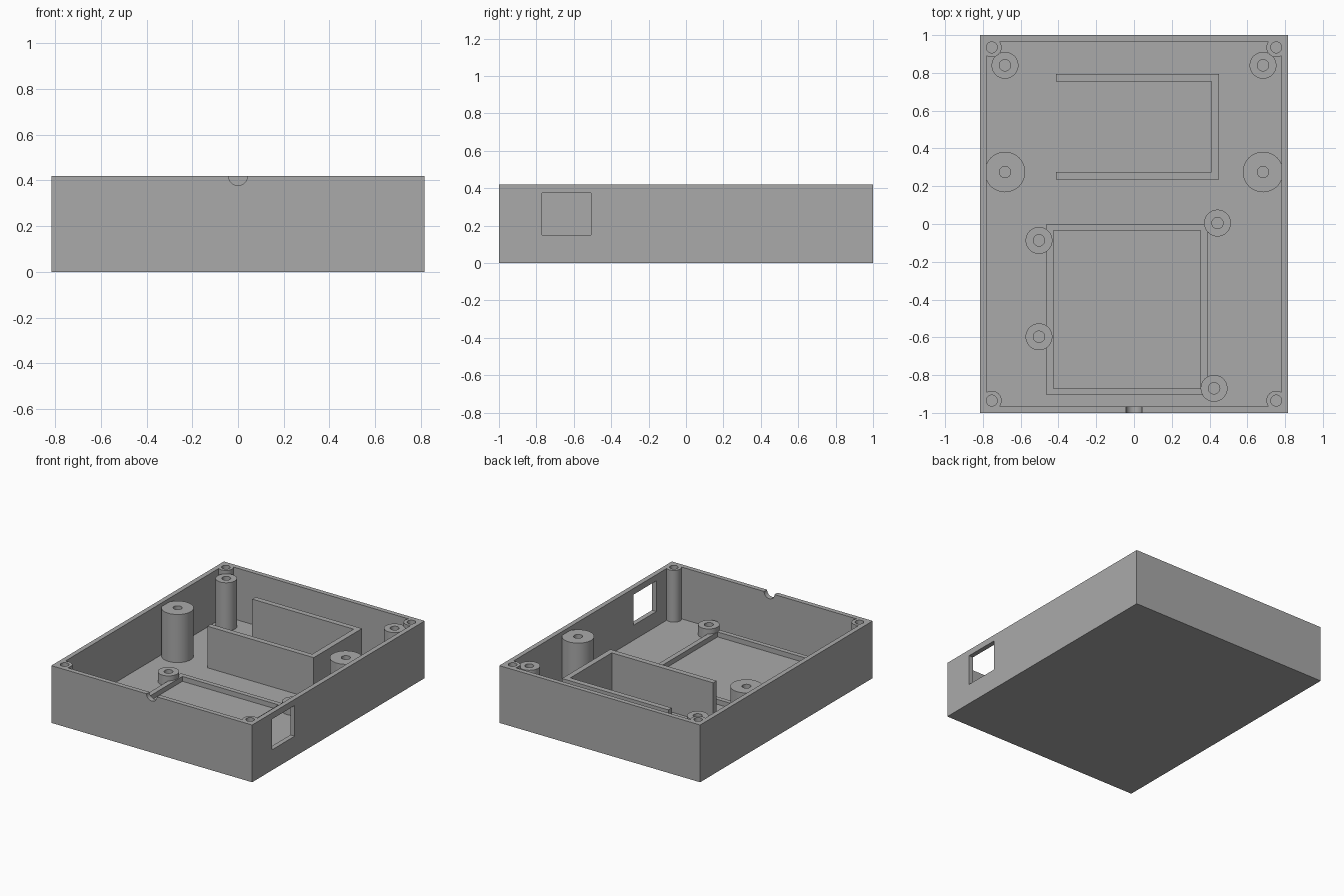
import bpy, bmesh, math

if "Cube" in bpy.data.objects:
    bpy.data.objects.remove(bpy.data.objects["Cube"])

W, L, H = 0.815, 1.0, 0.42      # half width, half length, height
T, FLOOR = 0.035, 0.04          # wall and floor thickness
HOLE = 0.03                     # screw hole radius

grey = bpy.data.materials.new("plain_grey")
grey.diffuse_color = (0.40, 0.40, 0.40, 1)
grey.use_nodes = True
grey.node_tree.nodes["Principled BSDF"].inputs["Base Color"].default_value = grey.diffuse_color


def finish(name, bm):
    bmesh.ops.recalc_face_normals(bm, faces=bm.faces)
    me = bpy.data.meshes.new(name)
    bm.to_mesh(me)
    bm.free()
    me.materials.append(grey)
    ob = bpy.data.objects.new(name, me)
    bpy.context.collection.objects.link(ob)
    return ob


def prism(name, pts, z0, z1):
    """Extrude an xy outline from z0 to z1."""
    bm = bmesh.new()
    face = bm.faces.new([bm.verts.new((x, y, z0)) for x, y in pts])
    new = bmesh.ops.extrude_face_region(bm, geom=[face])["geom"]
    bmesh.ops.translate(bm, vec=(0, 0, z1 - z0),
                        verts=[v for v in new if isinstance(v, bmesh.types.BMVert)])
    return finish(name, bm)


def box(name, x0, x1, y0, y1, z0, z1):
    return prism(name, [(x0, y0), (x1, y0), (x1, y1), (x0, y1)], z0, z1)


def circle(x, y, r, n=48):
    return [(x + r * math.cos(2 * math.pi * i / n),
             y + r * math.sin(2 * math.pi * i / n)) for i in range(n)]


def combine(ob, other, op):
    mod = ob.modifiers.new("bool", 'BOOLEAN')
    mod.operation, mod.object, mod.solver = op, other, 'EXACT'
    bpy.context.view_layer.objects.active = ob
    bpy.ops.object.modifier_apply(modifier=mod.name)
    bpy.data.objects.remove(other)


def smooth(ob):
    bpy.ops.object.select_all(action='DESELECT')
    ob.select_set(True)
    bpy.context.view_layer.objects.active = ob
    bpy.ops.object.shade_smooth_by_angle(angle=math.radians(30))


def standoff(name, x, y, r, top):
    """Round post with a blind screw hole."""
    ob = prism(name, circle(x, y, r), FLOOR - 0.01, top)
    combine(ob, prism("drill", circle(x, y, HOLE), FLOOR, top + 0.1), 'DIFFERENCE')
    smooth(ob)


# Open tray
tray = box("tray", -W, W, -L, L, 0, H)
combine(tray, box("cavity", -W + T, W - T, -L + T, L - T, FLOOR, H + 0.1), 'DIFFERENCE')

# Corner screw posts, flush with the rim
corners = [(sx * 0.753, sy * 0.935) for sx in (-1, 1) for sy in (-1, 1)]
for x, y in corners:
    combine(tray, prism("corner_post", circle(x, y, 0.052), FLOOR - 0.01, H), 'UNION')
for x, y in corners:
    combine(tray, prism("corner_drill", circle(x, y, HOLE - 0.001), FLOOR + 0.01, H + 0.1),
            'DIFFERENCE')

# Socket window in the right wall
combine(tray, box("window", W - 0.1, W + 0.1, -0.77, -0.507, 0.15, 0.375), 'DIFFERENCE')

# Half-round cable notch in the front wall
notch = prism("notch", circle(0, 0, 0.042), -0.06, 0.06)
notch.rotation_euler.x = math.pi / 2
notch.location = (0, -L, H)
bpy.context.view_layer.update()
combine(tray, notch, 'DIFFERENCE')
smooth(tray)

# Tall standoffs, mirrored left and right
for side, s in (("left", -1), ("right", 1)):
    standoff("rear_standoff_" + side, s * 0.683, 0.84, 0.071, 0.393)
    standoff("wide_standoff_" + side, s * 0.683, 0.275, 0.107, 0.393)

# Low circuit board standoffs
for i, (x, y) in enumerate([(-0.503, -0.087), (0.442, 0.005), (-0.503, -0.597), (0.424, -0.87)]):
    standoff("board_standoff_%d" % (i + 1), x, y, 0.071, 0.112)

# Low rectangular rib under the board
rib = box("board_rib", -0.463, 0.389, -0.905, 0.0, FLOOR - 0.01, 0.076)
combine(rib, box("rib_cut", -0.427, 0.353, -0.87, -0.035, 0, 0.2), 'DIFFERENCE')

# U-shaped battery holder wall, open to the left
prism("battery_wall", [(-0.413, 0.235), (0.45, 0.235), (0.45, 0.795), (-0.413, 0.795),
                       (-0.413, 0.755), (0.41, 0.755), (0.41, 0.275), (-0.413, 0.275)],
      FLOOR - 0.01, 0.345)
